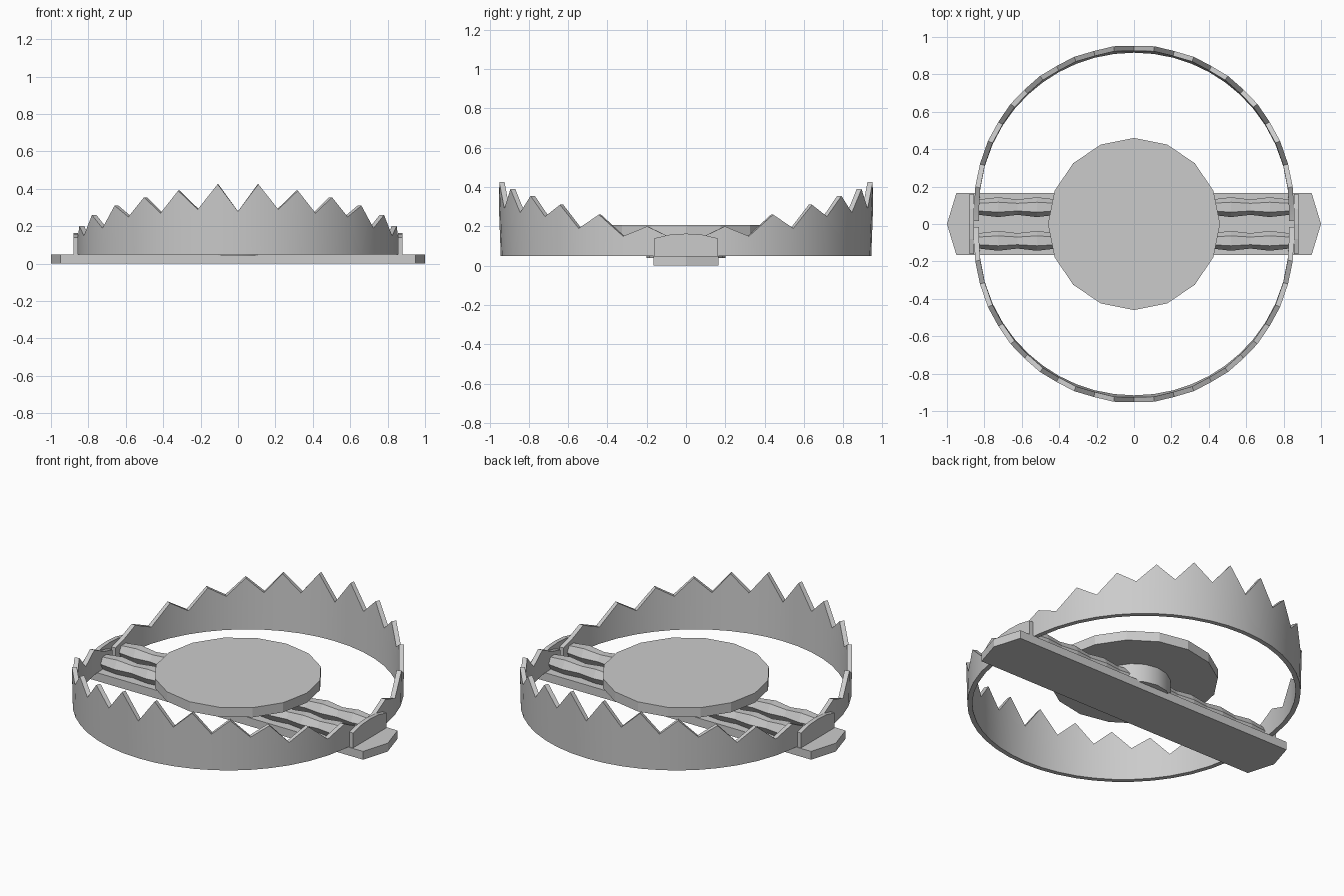
import bpy, bmesh
from math import sin, cos, pi, radians

if "Cube" in bpy.data.objects:
    bpy.data.objects.remove(bpy.data.objects["Cube"])


def make(name, verts, faces, smooth=None):
    me = bpy.data.meshes.new(name)
    me.from_pydata(verts, [], faces)
    bm = bmesh.new()
    bm.from_mesh(me)
    bmesh.ops.recalc_face_normals(bm, faces=bm.faces)
    bm.to_mesh(me)
    bm.free()
    ob = bpy.data.objects.new(name, me)
    bpy.context.collection.objects.link(ob)
    if smooth:
        bpy.ops.object.select_all(action='DESELECT')
        ob.select_set(True)
        bpy.context.view_layer.objects.active = ob
        bpy.ops.object.shade_smooth_by_angle(angle=radians(smooth))
    return ob


def skin(name, rings, smooth=None):
    """Loft equal closed rings and cap both ends."""
    n = len(rings[0])
    faces = [(i * n + j, i * n + (j + 1) % n, (i + 1) * n + (j + 1) % n, (i + 1) * n + j)
             for i in range(len(rings) - 1) for j in range(n)]
    last = (len(rings) - 1) * n
    faces += [tuple(range(n)), tuple(range(last, last + n))]
    return make(name, [v for r in rings for v in r], faces, smooth)


# Base bar with pointed ends
outline = [(-1, 0), (-.95, -.165), (.95, -.165), (1, 0), (.95, .165), (-.95, .165)]
skin("base_bar", [[(x, y, z) for x, y in outline] for z in (0, .05)])

# Upright end brackets with arched tops
arch = [(-.16, .04), (.16, .04), (.16, .14), (.08, .158), (0, .163), (-.08, .158), (-.16, .14)]
for s, side in ((-1, "left"), (1, "right")):
    skin(side + "_bracket", [[(s * x, y, z) for y, z in arch] for x in (.855, .88)])

# Toothed jaws: angle from the middle and top height, alternating valley and tip
teeth = [(0, .28), (7.3, .425), (14.6, .29), (22, .39), (29, .27), (36, .355), (43.3, .25),
         (50.5, .31), (58, .19), (66, .26), (74.5, .15), (83, .2), (90, .15)]
stations = [(-a, z) for a, z in teeth[:0:-1]] + teeth
for s, side in ((1, "back"), (-1, "front")):
    rings = []

    def column(a, y_end, h):
        def pt(r, z):
            t = radians(a)
            y = .088 + r * cos(t) + .014 * (z - .05) / .37
            return (r * sin(t), s * (y_end if y_end is not None else y), z)
        rings.append([pt(.855, .05), pt(.855, h), pt(.828, h), pt(.828, .05)])

    column(-90, .015, .13)
    for a, h in stations:
        column(a, None, h)
    column(90, .015, .13)
    skin(side + "_jaw", rings, 30)


def disc(name, r, z0, z1, n, smooth=None):
    skin(name, [[(r * cos(2 * pi * i / n), r * sin(2 * pi * i / n), z) for i in range(n)]
                for z in (z0, z1)], smooth)


# Trigger pan and its post
disc("trigger_pan", .46, .15, .208, 16)
disc("pan_post", .2, .04, .155, 16, 30)

# Ribbed springs along the bar
for s, side in ((1, "back"), (-1, "front")):
    rings = []
    for i in range(17):
        x = -.83 + 1.66 * i / 16
        r = .053 if i % 2 else .041
        rings.append([(x, s * .09 + r * cos(pi * k / 3), .088 + r * sin(pi * k / 3))
                      for k in range(6)])
    skin(side + "_spring", rings)
